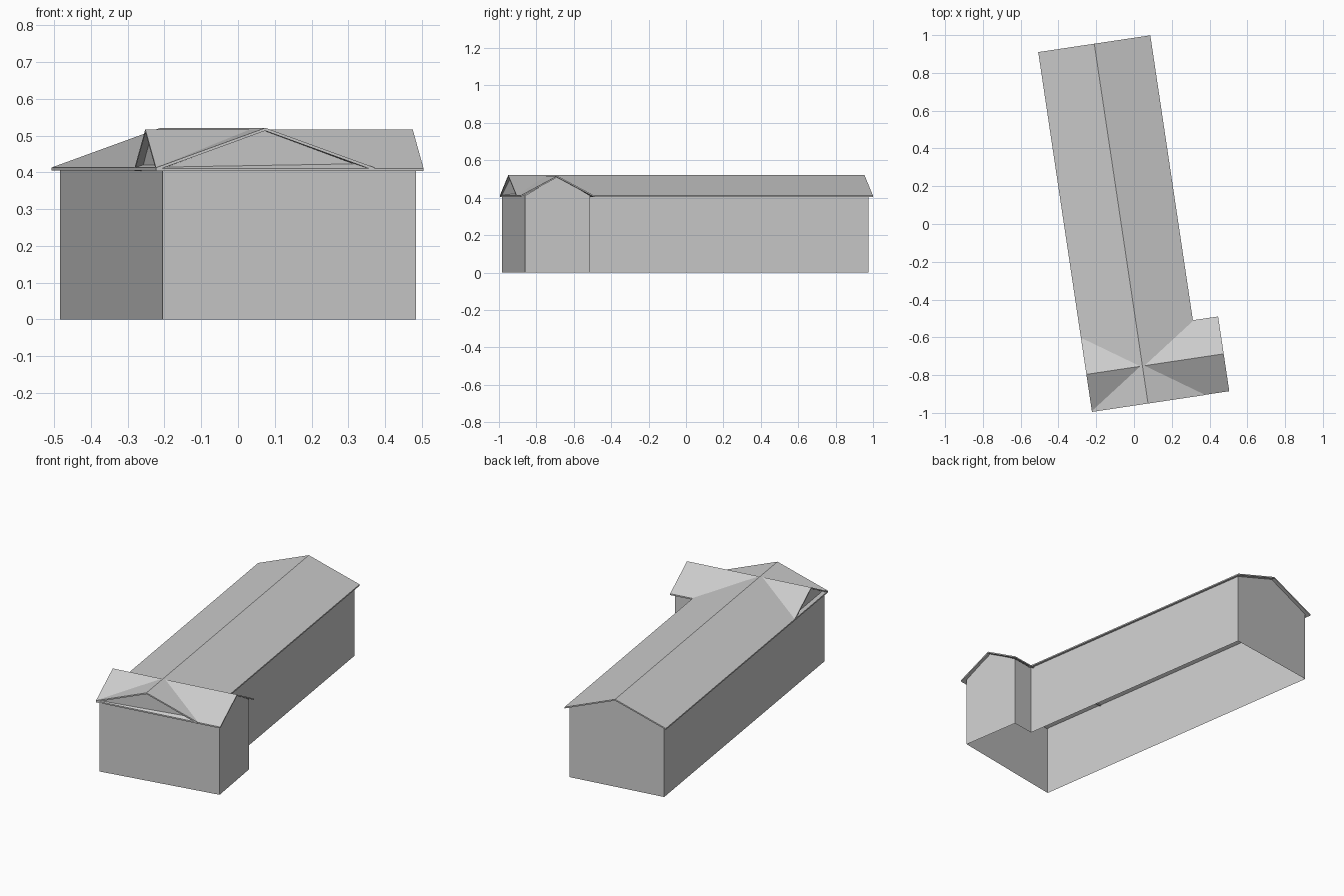
import bpy, math
from mathutils import Vector

cube = bpy.data.objects.get("Cube")
if cube:
    bpy.data.objects.remove(cube)

TURN = math.radians(8.5)      # the house stands at a slight angle
EAVE, APEX = 0.411, 0.513     # wall top and gable top
THICK = 0.008

grey = bpy.data.materials.new("plain_grey")
grey.use_nodes = True
colour = (0.6, 0.6, 0.6, 1)
grey.diffuse_color = colour
grey.node_tree.nodes["Principled BSDF"].inputs["Base Color"].default_value = colour


def add_mesh(name, verts, faces):
    mesh = bpy.data.meshes.new(name)
    mesh.from_pydata(verts, [], faces)
    mesh.materials.append(grey)
    obj = bpy.data.objects.new(name, mesh)
    obj.rotation_euler.z = TURN
    bpy.context.collection.objects.link(obj)
    return obj


def wall(name, start, end, gable=None):
    """Upright sheet; gable gives where its triangle starts, peaks and ends."""
    a, b = Vector((*start, 0)), Vector((*end, 0))
    top = [(0, EAVE), (1, EAVE)]
    if gable:
        top = [(gable[0], EAVE), (gable[1], APEX), (gable[2], EAVE)]
        if gable[0] > 0:
            top.insert(0, (0, EAVE))
        if gable[2] < 1:
            top.append((1, EAVE))
    verts = [a, b] + [a.lerp(b, t) + Vector((0, 0, z)) for t, z in reversed(top)]
    add_mesh(name, verts, [range(len(verts))])


def roof(name, centre, half, low, high, start, end, along_x=False):
    """Thin folded slab with its ridge running along one axis."""
    profile = [(-half, low), (0, high), (half, low),
               (half, low - THICK), (0, high - THICK), (-half, low - THICK)]
    verts = []
    for s in (start, end):
        for off, z in profile:
            verts.append((s, centre + off, z) if along_x else (centre + off, s, z))
    n = len(profile)
    faces = [(i, (i + 1) % n, (i + 1) % n + n, i + n) for i in range(n)]
    for base in (0, n):
        faces += [(base, base + 1, base + 4, base + 5),
                  (base + 1, base + 2, base + 3, base + 4)]
    obj = add_mesh(name, verts, faces)
    # make the slab normals face outwards
    import bmesh
    bm = bmesh.new()
    bm.from_mesh(obj.data)
    bmesh.ops.recalc_face_normals(bm, faces=bm.faces)
    bm.to_mesh(obj.data)
    bm.free()


# Corners of the L-shaped plan, counter-clockwise
front_west, front_east = (-0.348, -0.944), (0.351, -0.922)
wing_back, inner = (0.348, -0.57), (0.213, -0.57)
back_east, back_west = (0.213, 0.955), (-0.347, 0.955)

# Walls, open at the bottom
wall("front_wall", front_west, front_east, (0, 0.402, 0.803))
wall("wing_end_wall", front_east, wing_back, (0, 0.49, 1))
wall("wing_back_wall", wing_back, inner)
wall("inner_long_wall", inner, back_east)
wall("back_wall", back_east, back_west, (0, 0.5, 1))
wall("outer_long_wall", back_west, front_west, (0.803, 0.898, 1))

# Crossing gable roofs
roof("main_roof", -0.067, 0.3, 0.413, 0.521, -0.951, 0.975)
roof("cross_roof", -0.75, 0.2, 0.411, 0.517, -0.367, 0.368, along_x=True)
